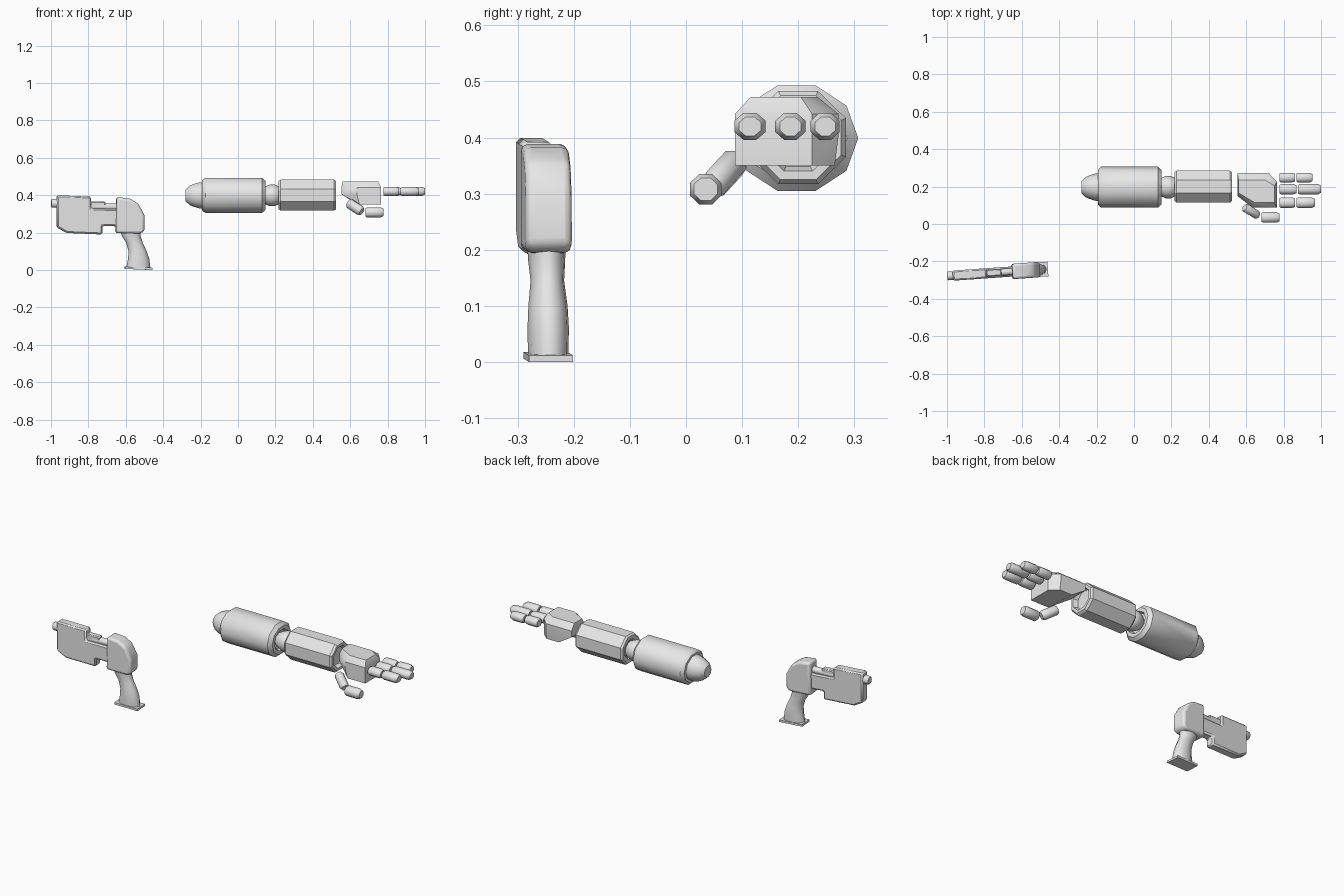
import bpy, bmesh, math
from mathutils import Matrix, Vector

if "Cube" in bpy.data.objects:
    bpy.data.objects.remove(bpy.data.objects["Cube"])

grey = bpy.data.materials.new("light grey")
grey.diffuse_color = (0.8, 0.8, 0.8, 1)
grey.use_nodes = True
grey.node_tree.nodes["Principled BSDF"].inputs["Base Color"].default_value = grey.diffuse_color


def finish(name, bm, angle=30, bevel=0, segs=2, matrix=None):
    """Turn a bmesh into a shaded object, with an optional bevel."""
    bmesh.ops.recalc_face_normals(bm, faces=bm.faces)
    if matrix:
        bm.transform(matrix)
    mesh = bpy.data.meshes.new(name)
    bm.to_mesh(mesh)
    bm.free()
    mesh.materials.append(grey)
    ob = bpy.data.objects.new(name, mesh)
    bpy.context.collection.objects.link(ob)
    if bevel:
        mod = ob.modifiers.new("bevel", 'BEVEL')
        mod.width, mod.segments, mod.limit_method = bevel, segs, 'ANGLE'
    bpy.context.view_layer.objects.active = ob
    ob.select_set(True)
    bpy.ops.object.shade_smooth_by_angle(angle=math.radians(angle))
    ob.select_set(False)
    return ob


def skin(bm, rings):
    """Bridge rings of points and cap both ends."""
    vs = [[bm.verts.new(p) for p in r] for r in rings]
    n = len(vs[0])
    for a, b in zip(vs, vs[1:]):
        for i in range(n):
            bm.faces.new((a[i], a[(i + 1) % n], b[(i + 1) % n], b[i]))
    bm.faces.new(vs[0])
    bm.faces.new(vs[-1])


def lathe(name, profile, y, z, ry=1, rz=1, sides=10, flat=False, angle=30, matrix=None):
    """Solid along x; profile holds (x, scale), ry and rz are half sizes."""
    ph = math.pi / sides if flat else 0
    dirs = [(math.cos(2 * math.pi * i / sides + ph), math.sin(2 * math.pi * i / sides + ph))
            for i in range(sides)]
    my, mz = max(d[0] for d in dirs), max(d[1] for d in dirs)
    bm = bmesh.new()
    skin(bm, [[(x, y + c / my * ry * s, z + d / mz * rz * s) for c, d in dirs]
              for x, s in profile])
    return finish(name, bm, angle, matrix=matrix)


def prism(name, pts, y, half, bevel, segs=2, matrix=None, angle=30):
    """Extrude an x-z outline symmetrically along y."""
    bm = bmesh.new()
    skin(bm, [[(x, y + s, z) for x, z in pts] for s in (-half, half)])
    return finish(name, bm, angle, bevel, segs, matrix)


# ---- Arm, lying along x ----
AY, AZ = 0.197, 0.399
lathe("shoulder", [(-0.28, 0.45), (-0.258, 0.74), (-0.235, 0.88), (-0.205, 1), (-0.17, 1)],
      AY, AZ, 0.073, 0.07, 10, angle=40)
lathe("upper_arm", [(-0.17, 0.6), (-0.192, 0.72), (-0.192, 0.86), (-0.175, 1), (0.128, 1),
                    (0.147, 0.82), (0.147, 0.62), (0.13, 0.55)],
      AY, AZ, 0.110, 0.094, 10, angle=40)
lathe("elbow", [(0.125, 0.6), (0.15, 0.85), (0.17, 1), (0.195, 1), (0.215, 0.85), (0.235, 0.6)],
      AY, AZ, 0.06, 0.058, 12, angle=40)
lathe("forearm", [(0.225, 0.55), (0.217, 0.65), (0.217, 0.9), (0.227, 1), (0.513, 1),
                  (0.525, 0.9), (0.525, 0.72), (0.50, 0.62)],
      AY + 0.003, AZ + 0.001, 0.085, 0.083, 8, flat=True)

# ---- Hand ----
outline = [(.553, .272), (.72, .272), (.765, .225), (.765, .087), (.635, .087), (.553, .15)]
top = [(.56, .235), (.70, .235), (.75, .205), (.75, .115), (.645, .115), (.56, .165)]
base = [(.64, .265), (.72, .265), (.765, .225), (.765, .087), (.65, .087)]
bm = bmesh.new()
for pts, zz in ((outline, .442), (outline, .405), (top, .472), (base, .35)):
    for px, py in pts:
        bm.verts.new((px, py, zz))
bmesh.ops.convex_hull(bm, input=bm.verts)
bmesh.ops.dissolve_limit(bm, angle_limit=0.02, verts=bm.verts, edges=bm.edges)
finish("palm", bm)


def finger_part(name, x0, x1, y, z, ry, rz, tip=0.8, matrix=None):
    lathe(name, [(x0, .82), (x0 + .008, 1), (x1 - .015, 1), (x1, tip)],
          y, z, ry, rz, 8, flat=True, angle=50, matrix=matrix)


for label, y, w, mid, end in (("inner", .114, .028, .86, .967), ("middle", .186, .027, .868, 1.0),
                              ("outer", .248, .026, .86, .955)):
    finger_part(label + "_finger_base", .778, mid, y, .42, w, .024)
    finger_part(label + "_finger_tip", mid + .009, end, y, .42, w, .024, .7)

# Thumb: an angled base and a straight tip
start, stop = Vector((.592, .089, .358)), Vector((.662, .046, .312))
aim = (stop - start).to_track_quat('X', 'Z').to_matrix().to_4x4()
finger_part("thumb_base", 0, (stop - start).length, 0, 0, .023, .025,
            matrix=Matrix.Translation(start) @ aim)
finger_part("thumb_tip", .682, .777, .035, .308, .028, .027, .75)

# ---- Hand blaster, turned slightly about z ----
GX, GY = -0.58, -0.249
turn = (Matrix.Translation((GX, GY, 0)) @ Matrix.Rotation(math.radians(4), 4, 'Z')
        @ Matrix.Translation((-GX, -GY, 0)))
prism("blaster_body", [(-.97, .40), (-.97, .228), (-.915, .198), (-.726, .19), (-.726, .237),
                       (-.64, .233), (-.64, .325), (-.787, .33), (-.787, .392)],
      GY, .027, .008, 1, turn)
lathe("blaster_rail", [(-.80, 1), (-.64, 1)], GY, .338, .018, .018, 8, True, 50, turn)
prism("rear_sight", [(-.79, .367), (-.79, .33), (-.71, .33), (-.71, .365)],
      GY, .018, .005, 1, turn)
lathe("barrel_tip", [(-1.0, .85), (-.995, 1), (-.96, 1)], GY, .357, .023, .023, 10,
      angle=40, matrix=turn)
prism("rear_housing", [(-.655, .198), (-.65, .39), (-.58, .382), (-.535, .355),
                       (-.503, .295), (-.502, .207), (-.525, .194)],
      GY, .041, .014, 3, turn, 50)

# Grip: rounded sections from the bottom up (height, back x, front x, half width)
bm = bmesh.new()
rings = []
for z, x0, x1, w in ((.012, -.597, -.468, .036), (.06, -.588, -.474, .037), (.10, -.585, -.488, .035),
                     (.145, -.598, -.509, .030), (.18, -.62, -.52, .033), (.22, -.635, -.52, .035)):
    rings.append([((x0 + x1) / 2 + math.cos(a) * (x1 - x0) / 2 * 1.0, GY + math.sin(a) * w, z)
                  for a in [math.pi / 6 * i for i in range(12)]])
skin(bm, rings)
finish("grip", bm, 50, matrix=turn)
prism("grip_plate", [(-.603, .018), (-.603, .006), (-.46, 0), (-.46, .012)], GY, .039, 0, 1, turn)
